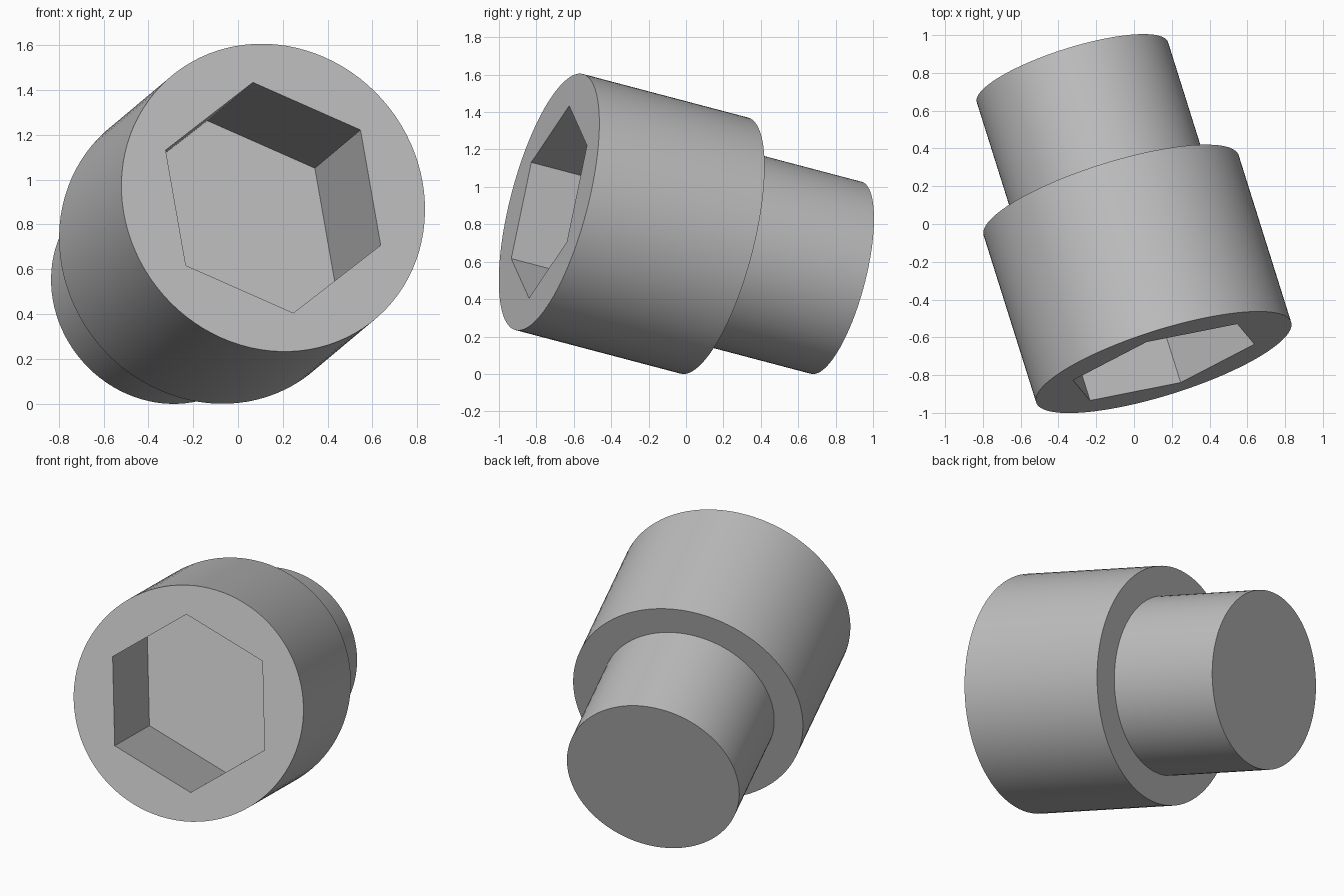
import bpy, bmesh, math
from mathutils import Vector, Matrix

cube = bpy.data.objects.get("Cube")
if cube:
    bpy.data.objects.remove(cube, do_unlink=True)

SIDES = 96            # multiple of six, so the hexagon corners land on vertices
BODY_R, SHANK_R, HEX_R = 0.708, 0.531, 0.533
BODY_LEN, TOTAL_LEN, POCKET = 0.955, 1.66, 0.70

steel = bpy.data.materials.new("plain grey")
steel.use_nodes = True
grey = (0.52, 0.52, 0.52, 1)
steel.diffuse_color = grey
steel.node_tree.nodes["Principled BSDF"].inputs["Base Color"].default_value = grey


def round_radius(radius):
    return lambda angle: radius


def hex_radius(corner):
    apothem = corner * math.cos(math.pi / 6)
    return lambda angle: apothem / math.cos(angle % (math.pi / 3) - math.pi / 6)


def ring(bm, radius_at, depth):
    verts = []
    for i in range(SIDES):
        # tiny offset keeps the modulo stable at hexagon corners
        a = math.tau * i / SIDES
        r = radius_at(a + 1e-7)
        verts.append(bm.verts.new((r * math.cos(a), r * math.sin(a), depth)))
    return verts


# Stations run from the pocket floor, over the front rim, to the shank end
stations = [
    (hex_radius(HEX_R), POCKET),
    (hex_radius(HEX_R), 0),
    (round_radius(BODY_R), 0),
    (round_radius(BODY_R), BODY_LEN),
    (round_radius(SHANK_R), BODY_LEN),
    (round_radius(SHANK_R), TOTAL_LEN),
]
bm = bmesh.new()
rings = [ring(bm, *s) for s in stations]
for a, b in zip(rings, rings[1:]):
    for i in range(SIDES):
        j = (i + 1) % SIDES
        bm.faces.new((a[i], a[j], b[j], b[i]))

# Pocket floor and shank end caps
bm.faces.new(rings[0])
bm.faces.new(rings[-1])
bmesh.ops.recalc_face_normals(bm, faces=bm.faces)

mesh = bpy.data.meshes.new("hex_socket")
bm.to_mesh(mesh)
bm.free()
mesh.materials.append(steel)
socket = bpy.data.objects.new("hex_socket", mesh)
bpy.context.collection.objects.link(socket)

# Tilt: local z runs along the shank, local x points at a hexagon corner
axis = Vector((-0.291, 0.925, -0.244)).normalized()
corner = Vector((-0.09, 0.107, 0.514))
corner = (corner - axis * corner.dot(axis)).normalized()
side = axis.cross(corner)
turn = Matrix((corner, side, axis)).transposed().to_4x4()
socket.matrix_world = Matrix.Translation((0.157, -0.732, 0.919)) @ turn

bpy.ops.object.select_all(action='DESELECT')
socket.select_set(True)
bpy.context.view_layer.objects.active = socket
bpy.ops.object.shade_smooth_by_angle(angle=math.radians(30))
